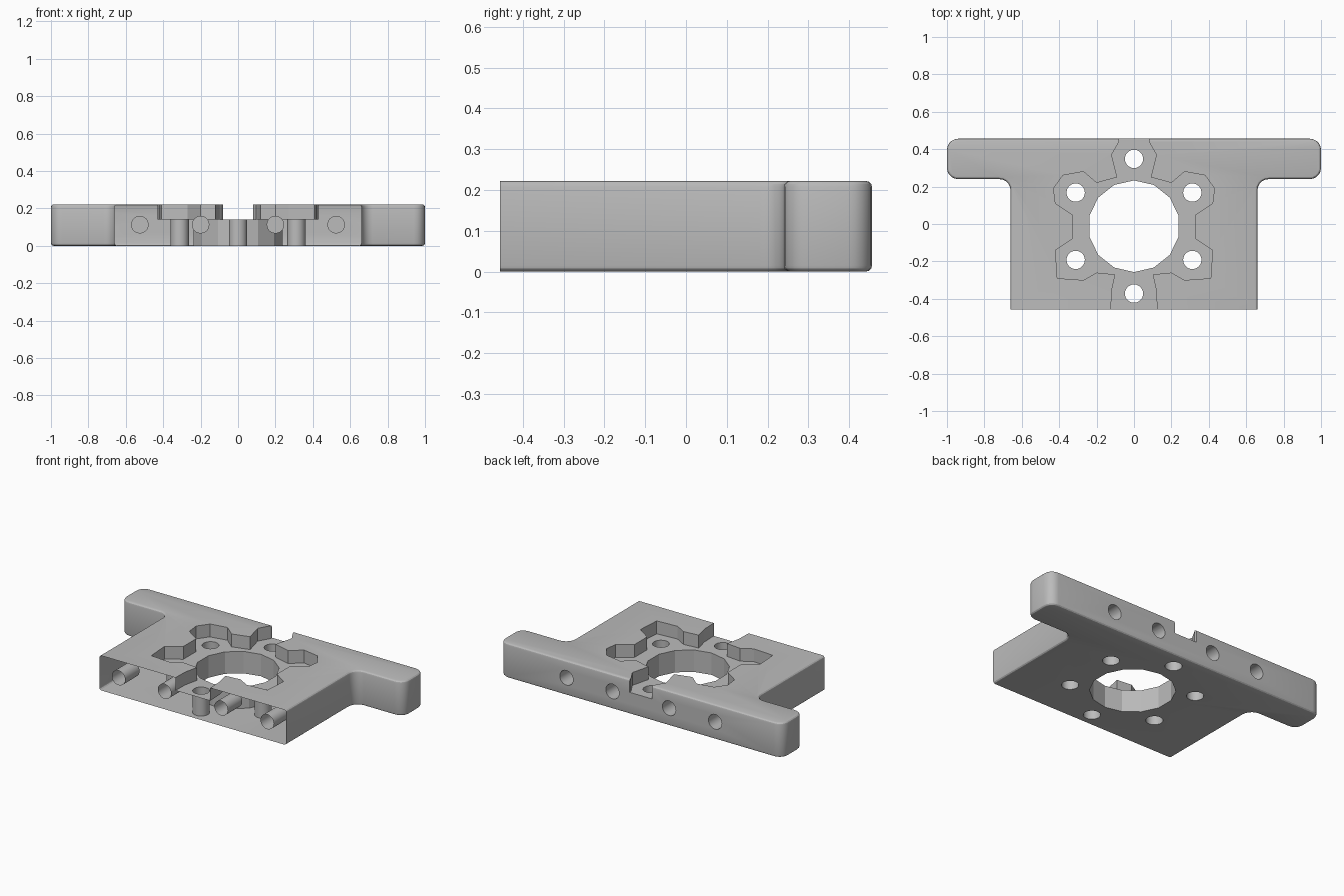
import bpy, bmesh
from math import pi, sin, cos, radians
from mathutils import Vector, Matrix

old = bpy.data.objects.get("Cube")
if old:
    bpy.data.objects.remove(old, do_unlink=True)

HEIGHT, FLOOR, EDGE = 0.222, 0.14, 0.456
CENTRE_Y, BOLT_CIRCLE = -0.012, 0.36

grey = bpy.data.materials.new("plain_grey")
grey.use_nodes = True
colour = (0.5, 0.5, 0.5, 1)
grey.diffuse_color = colour
grey.node_tree.nodes["Principled BSDF"].inputs["Base Color"].default_value = colour


def make_object(name, bm):
    bmesh.ops.recalc_face_normals(bm, faces=bm.faces[:])
    mesh = bpy.data.meshes.new(name)
    bm.to_mesh(mesh)
    bm.free()
    mesh.materials.append(grey)
    obj = bpy.data.objects.new(name, mesh)
    bpy.context.collection.objects.link(obj)
    return obj


def prism(half, z0, z1):
    """Extrude a right-half outline mirrored across x = 0."""
    outline = half + [(-x, y) for x, y in reversed(half)]
    bm = bmesh.new()
    face = bm.faces.new([bm.verts.new((x, y, z0)) for x, y in outline])
    top = bmesh.ops.extrude_face_region(bm, geom=[face])["geom"]
    bmesh.ops.translate(bm, vec=(0, 0, z1 - z0),
                        verts=[g for g in top if isinstance(g, bmesh.types.BMVert)])
    return bm


def arc(cx, cy, r, start, end, steps=5):
    return [(cx + r * cos(radians(start + (end - start) * i / steps)),
             cy + r * sin(radians(start + (end - start) * i / steps)))
            for i in range(steps + 1)]


def cylinder(name, start, end, radius, sides=24):
    start, end = Vector(start), Vector(end)
    axis = end - start
    bm = bmesh.new()
    turn = axis.to_track_quat("Z", "Y").to_matrix().to_4x4()
    bmesh.ops.create_cone(bm, cap_ends=True, segments=sides, radius1=radius,
                          radius2=radius, depth=axis.length,
                          matrix=Matrix.Translation((start + end) / 2) @ turn)
    return make_object(name, bm)


# T-shaped body, made overlong at the front and trimmed open later
body_half = ([(0.66, -0.6)] + arc(0.72, 0.18, 0.06, 180, 90)
             + arc(0.94, 0.30, 0.06, -90, 0)
             + arc(0.94, EDGE - 0.06, 0.06, 0, 90))
bm = prism(body_half, 0, HEIGHT)
rim = [e for e in bm.edges if abs(e.verts[0].co.z - e.verts[1].co.z) < 1e-5]
bmesh.ops.bevel(bm, geom=rim, offset=0.015, segments=3, profile=0.5, affect="EDGES")
body = make_object("mounting_plate", bm)

# Lobed pocket sunk in the top, with slots out to the front and back
pocket_half = [(0.13, -0.7), (0.12, -0.36), (0.10, -0.27), (0.20, -0.26),
               (0.27, -0.30), (0.41, -0.29), (0.42, -0.14), (0.33, -0.08),
               (0.33, 0.05), (0.42, 0.11), (0.43, 0.19), (0.38, 0.26),
               (0.27, 0.28), (0.20, 0.22), (0.09, 0.25), (0.12, 0.37),
               (0.08, 0.44), (0.08, 0.6)]
cutters = [make_object("pocket_cutter", prism(pocket_half, FLOOR, 0.4))]

# Central bore and ring of bolt holes
cutters.append(cylinder("bore_cutter", (0, CENTRE_Y, -0.1), (0, CENTRE_Y, 0.4), 0.245, 14))
for i in range(6):
    a = pi / 2 + i * pi / 3
    x, y = BOLT_CIRCLE * cos(a), CENTRE_Y + BOLT_CIRCLE * sin(a)
    cutters.append(cylinder("bolt_cutter", (x, y, -0.1), (x, y, 0.4), 0.049))

# Blind holes in the front and back edges
for x in (-0.525, -0.2, 0.2, 0.525):
    for side in (-1, 1):
        cutters.append(cylinder("edge_hole_cutter", (x, side * 0.7, 0.113),
                                (x, side * 0.31, 0.113), 0.047))

bpy.context.view_layer.objects.active = body
body.select_set(True)
for cutter in cutters:
    cutter.hide_render = True
    mod = body.modifiers.new("cut", "BOOLEAN")
    mod.operation = "DIFFERENCE"
    mod.solver = "EXACT"
    mod.object = cutter
    bpy.ops.object.modifier_apply(modifier=mod.name)
    bpy.data.objects.remove(cutter, do_unlink=True)

# Trim the front, leaving the shell open with the hole tubes showing
bm = bmesh.new()
bm.from_mesh(body.data)
bmesh.ops.bisect_plane(bm, geom=bm.verts[:] + bm.edges[:] + bm.faces[:],
                       plane_co=(0, -EDGE, 0), plane_no=(0, -1, 0), clear_outer=True)
bm.to_mesh(body.data)
bm.free()
bpy.ops.object.shade_smooth_by_angle(angle=radians(25))
